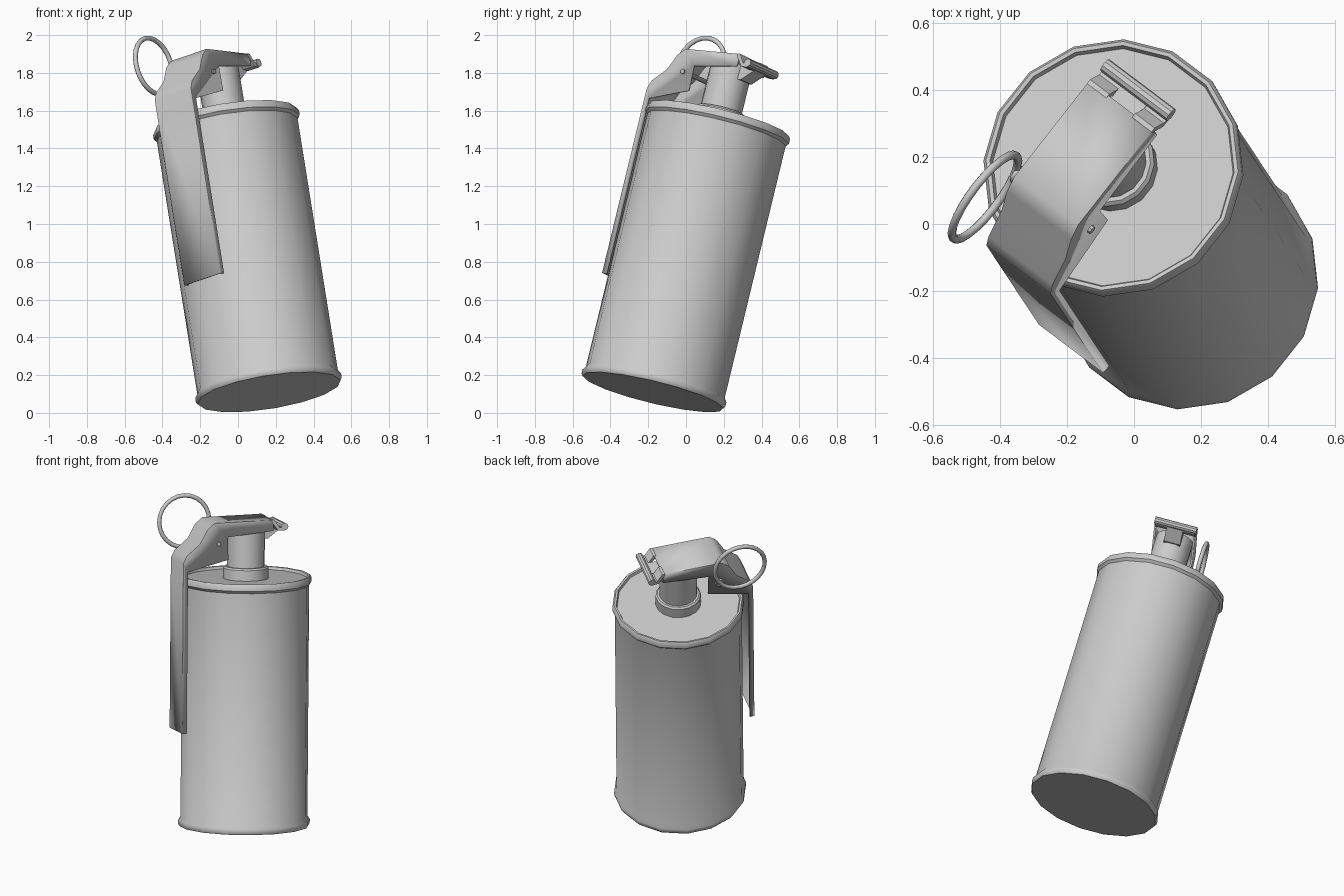
import bpy, bmesh, math
from mathutils import Matrix, Vector

if "Cube" in bpy.data.objects:
    bpy.data.objects.remove(bpy.data.objects["Cube"])

# Tilted frame: X runs from lever to hinge, Y across the lever, Z up the canister
axis = Vector((-0.1537, 0.2324, 0.9604)).normalized()
across = Vector((-0.771, 0.580, -0.264))
across = (across - axis * across.dot(axis)).normalized()
forward = across.cross(axis)
frame = Matrix((forward, across, axis)).transposed().to_4x4()
frame.translation = (0.165, -0.175, 0.11)

metal = bpy.data.materials.new("grey metal")
metal.diffuse_color = (0.6, 0.6, 0.6, 1)
metal.use_nodes = True
metal.node_tree.nodes["Principled BSDF"].inputs["Base Color"].default_value = metal.diffuse_color


def finish(name, bm, angle=35, thickness=0):
    bmesh.ops.recalc_face_normals(bm, faces=bm.faces)
    mesh = bpy.data.meshes.new(name)
    bm.to_mesh(mesh)
    bm.free()
    mesh.transform(frame)
    mesh.materials.append(metal)
    obj = bpy.data.objects.new(name, mesh)
    bpy.context.collection.objects.link(obj)
    bpy.ops.object.select_all(action='DESELECT')
    obj.select_set(True)
    bpy.context.view_layer.objects.active = obj
    bpy.ops.object.shade_smooth_by_angle(angle=math.radians(angle))
    if thickness:
        mod = obj.modifiers.new("sheet", 'SOLIDIFY')
        mod.thickness = thickness
        mod.offset = 0
    return obj


def lathe(name, profile, sides):
    """Spin (radius, height) points about Z and cap both ends."""
    bm = bmesh.new()
    rings = []
    for r, z in profile:
        angles = [(i + 0.5) * math.tau / sides for i in range(sides)]
        rings.append([bm.verts.new((r * math.cos(a), r * math.sin(a), z)) for a in angles])
    for lo, hi in zip(rings, rings[1:]):
        for i in range(sides):
            j = (i + 1) % sides
            bm.faces.new((lo[i], lo[j], hi[j], hi[i]))
    bm.faces.new(rings[0])
    bm.faces.new(rings[-1])
    return finish(name, bm)


def prism(name, points, y0, y1):
    """Extrude an (x, z) outline from y0 to y1."""
    bm = bmesh.new()
    a = [bm.verts.new((x, y0, z)) for x, z in points]
    b = [bm.verts.new((x, y1, z)) for x, z in points]
    bm.faces.new(a)
    bm.faces.new(b)
    for i in range(len(a)):
        j = (i + 1) % len(a)
        bm.faces.new((a[i], a[j], b[j], b[i]))
    return finish(name, bm)


def rod(name, x, z, y0, y1, radius, sides=10):
    pts = [(x + radius * math.cos(i * math.tau / sides),
            z + radius * math.sin(i * math.tau / sides)) for i in range(sides)]
    return prism(name, pts, y0, y1)


def ring(name, x, y, z, major, minor, segments, sides):
    """Torus lying in the XZ plane."""
    bm = bmesh.new()
    loops = []
    for i in range(segments):
        a = i * math.tau / segments
        loop = []
        for k in range(sides):
            b = k * math.tau / sides
            r = major + minor * math.cos(b)
            loop.append(bm.verts.new((x + r * math.cos(a), y + minor * math.sin(b), z + r * math.sin(a))))
        loops.append(loop)
    for i in range(segments):
        p, q = loops[i], loops[(i + 1) % segments]
        for k in range(sides):
            m = (k + 1) % sides
            bm.faces.new((p[k], p[m], q[m], q[k]))
    return finish(name, bm, 60)


# Canister with rolled rims and a slightly sunken lid
lathe("canister", [(0.384, 0), (0.392, 0.012), (0.392, 0.035), (0.378, 0.055),
                   (0.378, 1.445), (0.392, 1.46), (0.392, 1.485), (0.382, 1.5),
                   (0.37, 1.498), (0.364, 1.482)], 16)

# Fuze collar and neck
lathe("fuze_collar", [(0.135, 1.47), (0.135, 1.545), (0.125, 1.555)], 16)
lathe("fuze_neck", [(0.112, 1.54), (0.112, 1.80)], 16)

# Safety lever: bent sheet strip with folded side flanges
strip = [(-0.422, 0.583), (-0.422, 1.60), (-0.402, 1.643), (-0.32, 1.712),
         (-0.275, 1.795), (-0.232, 1.832), (0.13, 1.838)]
flange = [(0.13, 1.777), (-0.153, 1.75), (-0.148, 1.615), (-0.398, 1.55), (-0.398, 0.583)]
bm = bmesh.new()
edges = []
for y in (-0.12, 0.12):
    verts = [bm.verts.new((x, y, z)) for x, z in strip + flange]
    bm.faces.new(verts)
    edges.append(verts[:len(strip)])
for i in range(len(strip) - 1):
    bm.faces.new((edges[0][i], edges[0][i + 1], edges[1][i + 1], edges[1][i]))
finish("safety_lever", bm, 40, 0.012)

# Hinge: curled ears on the lever, rod, and tongue on the neck
for side, y0, y1 in (("right", -0.125, -0.05), ("left", 0.05, 0.125)):
    prism("hinge_ear_" + side, [(0.12, 1.843), (0.135, 1.843), (0.168, 1.797), (0.20, 1.79),
                                (0.20, 1.775), (0.16, 1.778), (0.12, 1.83)], y0, y1)
rod("hinge_rod", 0.2, 1.80, -0.128, 0.128, 0.022)
prism("hinge_tongue", [(0.05, 1.72), (0.12, 1.72), (0.205, 1.785), (0.205, 1.80), (0.05, 1.80)], -0.05, 0.05)

# Pull ring and its pin
ring("pull_ring", -0.333, 0.163, 1.81, 0.155, 0.013, 24, 8)
rod("safety_pin", -0.21, 1.712, -0.135, 0.15, 0.013, 8)
ring("pin_eye", -0.21, 0.155, 1.712, 0.022, 0.009, 10, 6)
